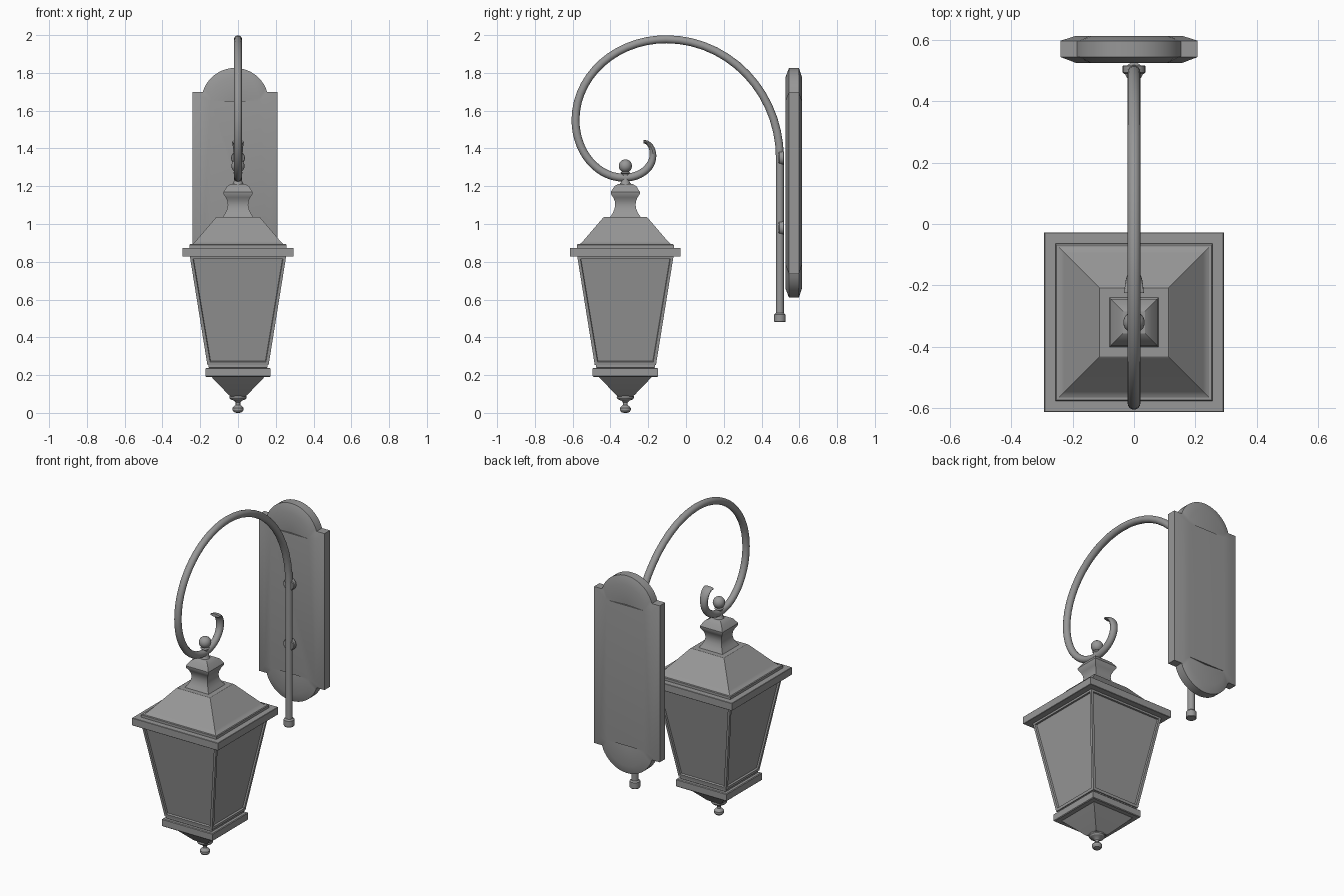
import bpy, bmesh
from math import sin, cos, pi, sqrt, radians
from mathutils import Vector

if "Cube" in bpy.data.objects:
    bpy.data.objects.remove(bpy.data.objects["Cube"])

LY = -0.321   # y of the lantern axis
iron = bpy.data.materials.new("dark_iron")
iron.diffuse_color = (0.31, 0.31, 0.31, 1)
iron.use_nodes = True
iron.node_tree.nodes["Principled BSDF"].inputs["Base Color"].default_value = iron.diffuse_color


def finish(name, bm, angle=30):
    bmesh.ops.recalc_face_normals(bm, faces=bm.faces)
    me = bpy.data.meshes.new(name)
    bm.to_mesh(me)
    bm.free()
    me.materials.append(iron)
    ob = bpy.data.objects.new(name, me)
    bpy.context.collection.objects.link(ob)
    bpy.ops.object.select_all(action='DESELECT')
    ob.select_set(True)
    bpy.context.view_layer.objects.active = ob
    bpy.ops.object.shade_smooth_by_angle(angle=radians(angle))
    return ob


def skin(bm, rings, cap=True):
    """Join rings of points with quads; optionally cap both ends."""
    vs = [[bm.verts.new(p) for p in r] for r in rings]
    n = len(vs[0])
    sides = []
    for a, b in zip(vs, vs[1:]):
        for i in range(n):
            j = (i + 1) % n
            sides.append(bm.faces.new((a[i], a[j], b[j], b[i])))
    if cap:
        bm.faces.new(vs[0][::-1])
        bm.faces.new(vs[-1])
    return sides, vs


def stack(name, profile, sides=4, x=0, y=LY, inset=None):
    """Loft a (half width, z) profile; 4 sides gives a square section."""
    bm = bmesh.new()
    k, off = (sqrt(2), pi / 4) if sides == 4 else (1, 0)
    rings = [[(x + k * r * cos(off + 2 * pi * i / sides),
               y + k * r * sin(off + 2 * pi * i / sides), z) for i in range(sides)]
             for r, z in profile]
    faces, _ = skin(bm, rings)
    bmesh.ops.recalc_face_normals(bm, faces=bm.faces)
    for th, d in inset or []:
        bmesh.ops.inset_individual(bm, faces=faces, thickness=th, depth=d)
    return finish(name, bm)


def ball(r, zc, n=10, lo=-80, hi=80):
    return [(r * cos(radians(a)), zc + r * sin(radians(a)))
            for a in [lo + (hi - lo) * i / n for i in range(n + 1)]]


# Lantern, bottom to top
stack("bottom_finial", [(0.008, 0.0), (0.022, 0.004), (0.029, 0.015), (0.029, 0.026),
                        (0.020, 0.036), (0.012, 0.042), (0.012, 0.054), (0.020, 0.064),
                        (0.040, 0.072), (0.046, 0.08), (0.044, 0.09), (0.03, 0.098)], 24)
stack("bottom_pyramid", [(0.04, 0.088), (0.05, 0.096), (0.143, 0.193)])
stack("base_plate", [(0.169, 0.191), (0.173, 0.195), (0.173, 0.234), (0.169, 0.238)])
stack("base_step", [(0.15, 0.236), (0.156, 0.241), (0.156, 0.26)])
stack("glass_body", [(0.162, 0.253), (0.255, 0.83)], inset=[(0.022, 0), (0.004, -0.01)])
stack("roof_rim", [(0.291, 0.827), (0.293, 0.829), (0.293, 0.872), (0.291, 0.874)])
stack("roof_step", [(0.257, 0.873), (0.257, 0.889), (0.253, 0.893)])
stack("roof", [(0.25, 0.891), (0.238, 0.896), (0.226, 0.907), (0.118, 1.033), (0.112, 1.037)])
stack("roof_neck", [(0.082, 1.035), (0.068, 1.056), (0.058, 1.078), (0.054, 1.1),
                    (0.056, 1.12), (0.064, 1.14), (0.076, 1.158), (0.077, 1.17),
                    (0.058, 1.2), (0.036, 1.213)])
stack("hanger_post", [(0.03, 1.211), (0.022, 1.225), (0.02, 1.25), (0.02, 1.265),
                      (0.026, 1.271), (0.014, 1.28)], 20)
stack("hanger_ball", ball(0.035, 1.307), 24)

# Scroll arm: straight pole followed by quarter-ellipse arcs in the y-z plane
path = [Vector((0.497, 0.5)), Vector((0.497, 1.0))]
for cy, cz, a, b, start in [(-0.105, 1.35, 0.602, 0.628, 0),
                            (-0.105, 1.55, 0.480, 0.428, 90),
                            (-0.328, 1.55, 0.257, 0.305, 180),
                            (-0.328, 1.365, 0.153, 0.12, 270),
                            (-0.222, 1.365, 0.047, 0.07, 0)]:
    for i in range(14):
        t = radians(start + 90 * i / 14)
        path.append(Vector((cy + a * cos(t), cz + b * sin(t))))
path.append(Vector((-0.225, 1.435)))
bm, rings, N = bmesh.new(), [], len(path)
for i, p in enumerate(path):
    t = (path[min(i + 1, N - 1)] - path[max(i - 1, 0)]).normalized()
    f = max(0, (i - (N - 20)) / 19)          # tip flattens and flares
    rx, rn = 0.021 + 0.011 * f, 0.021 - 0.012 * f
    rings.append([(rx * cos(q), p.x - t.y * rn * sin(q), p.y + t.x * rn * sin(q))
                  for q in [2 * pi * k / 16 for k in range(16)]])
skin(bm, rings)
finish("scroll_arm", bm)
stack("arm_foot", [(0.027, 0.48), (0.03, 0.484), (0.03, 0.52), (0.022, 0.528)], 20, y=0.497)

# Round bosses behind the arm
for n, z in enumerate((1.35, 0.98)):
    bm = bmesh.new()
    skin(bm, [[(r * cos(q), y, z + r * sin(q)) for q in [2 * pi * k / 20 for k in range(20)]]
              for r, y in ((0.033, 0.49), (0.037, 0.494), (0.037, 0.515), (0.034, 0.518))])
    finish(f"arm_boss_{n + 1}", bm)


# Wall plate: rectangle with domed ends, bevelled front and back
CX, MID = -0.016, 1.218


def plate_ring(w, shoulder, chord, r, a0, y):
    top = [(w, shoulder), (chord, shoulder)]
    for i in range(1, 20):
        a = radians(a0 + (180 - 2 * a0) * i / 20)
        top.append((r * cos(a), 1.648 + r * sin(a)))
    top += [(-chord, shoulder), (-w, shoulder)]
    full = top + [(-x, 2 * MID - z) for x, z in top]
    return [(CX + x, y, z) for x, z in full]


outer, inner = (0.224, 1.70, 0.17, 0.178, 17), (0.174, 1.65, 0.128, 0.128, 0)
bm = bmesh.new()
_, vs = skin(bm, [plate_ring(*inner, 0.526), plate_ring(*outer, 0.545),
                  plate_ring(*outer, 0.598), plate_ring(*inner, 0.614)], cap=False)
for v, y in ((vs[0], 0.54), (vs[-1], 0.60)):
    # flat middle panel, then a shallow dished half-moon at each end
    bm.faces.new([v[i] for i in (0, 1, 21, 22, 23, 24, 44, 45)])
    for s, z in ((0, 1.648), (23, 2 * MID - 1.648)):
        c = bm.verts.new((CX, y, z))
        for i in range(1, 21):
            bm.faces.new((c, v[s + i], v[s + i + 1]))
        bm.faces.new((c, v[s + 21], v[s + 1]))
finish("wall_plate", bm, 30)
